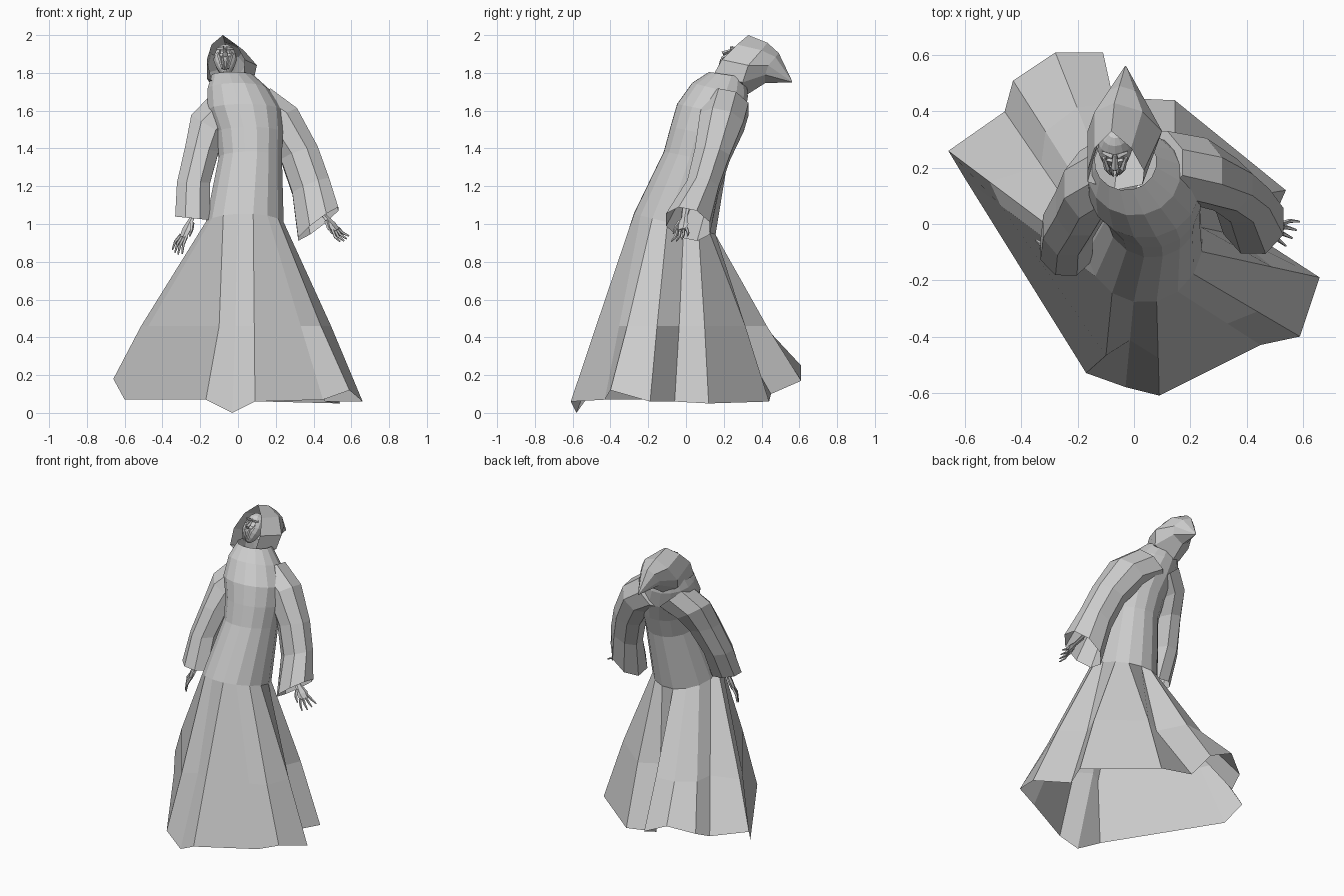
import bpy
import bmesh
from math import cos, sin, pi, radians
from mathutils import Vector, Matrix

cube = bpy.data.objects.get("Cube")
if cube:
    bpy.data.objects.remove(cube, do_unlink=True)

grey = bpy.data.materials.new("stone_grey")
grey.use_nodes = True
grey.diffuse_color = (0.6, 0.6, 0.6, 1)
grey.node_tree.nodes["Principled BSDF"].inputs["Base Color"].default_value = grey.diffuse_color


def finish(name, bm):
    """Turn a bmesh into a flat-shaded object."""
    bmesh.ops.recalc_face_normals(bm, faces=bm.faces)
    mesh = bpy.data.meshes.new(name)
    bm.to_mesh(mesh)
    bm.free()
    mesh.materials.append(grey)
    obj = bpy.data.objects.new(name, mesh)
    bpy.context.collection.objects.link(obj)
    return obj


def ring(centre, rx, ry, sides, slope_x=0, slope_y=0, start=0):
    """Elliptical cross-section on a sloping plane."""
    points = []
    for i in range(sides):
        angle = radians(start) + 2 * pi * i / sides
        dx, dy = rx * cos(angle), ry * sin(angle)
        offset = Vector((dx, dy, dx * slope_x + dy * slope_y))
        points.append(Vector(centre) + offset)
    return points


def add_loft(bm, rings, cap_start=False, cap_end=False):
    rows = [[bm.verts.new(p) for p in points] for points in rings]
    count = len(rows[0])
    for low, high in zip(rows, rows[1:]):
        for i in range(count):
            j = (i + 1) % count
            bm.faces.new((low[i], low[j], high[j], high[i]))
    if cap_start:
        bm.faces.new(rows[0])
    if cap_end:
        bm.faces.new(rows[-1])


def add_tube(bm, path, radii, sides=5, flat=1.0, side=Vector((0, 1, 0))):
    """Closed tapering tube, optionally flattened across its side axis."""
    path = [Vector(p) for p in path]
    along = (path[-1] - path[0]).normalized()
    across = (side - along * side.dot(along)).normalized()
    thick = along.cross(across)
    rings = []
    for centre, radius in zip(path, radii):
        rings.append([centre + across * radius * cos(a) + thick * radius * flat * sin(a)
                      for a in (2 * pi * i / sides for i in range(sides))])
    add_loft(bm, rings, True, True)


# Robe: uneven pleated hem rising to a narrow waist, chest, shoulders and collar
hem = [Vector(p) for p in (
    (-.03, -.58, 0), (.09, -.61, .06), (.45, -.43, .07), (.59, -.4, .12),
    (.66, -.19, .06), (.46, -.06, .06), (.54, .12, .05), (.145, .44, .06),
    (-.09, .45, .1), (-.11, .61, .17), (-.28, .61, .25), (-.43, .51, .2),
    (-.46, .4, .15), (-.66, .26, .18), (-.6, .16, .07), (-.17, -.53, .07))]
sides = len(hem)
pleats = {0: .45, 5: .5, 8: .3, 12: .55, 13: .7, 14: .73, 15: .78}  # columns folded in or out


def body_ring(centre, rx, ry, slope):
    return ring(centre, rx, ry, sides, 0, slope, -100)


waist = body_ring((.035, -.06, 1), .21, .22, -.25)
knee = [w.lerp(h, pleats.get(i, .6)) for i, (w, h) in enumerate(zip(waist, hem))]
for point in knee:
    point.z = .46
knee[-1].x += .05
bm = bmesh.new()
add_loft(bm, [
    hem, knee, waist,
    body_ring((.065, .05, 1.35), .17, .17, -.2),
    body_ring((.06, .09, 1.48), .18, .175, -.2),
    body_ring((.035, .13, 1.6), .2, .18, -.2),
    body_ring((0, .18, 1.71), .165, .15, -.25),
    body_ring((-.03, .22, 1.79), .11, .1, -.15)])
finish("robe", bm)

# Sleeves: wide open tubes hanging from the shoulders
left_sections = [
    ((.08, .22, 1.63), .1, .12, .85),
    ((.22, .19, 1.54), .1, .125, .7),
    ((.325, .14, 1.37), .105, .1, .35),
    ((.385, .09, 1.2), .105, .09, .4),
    ((.425, .01, 1), .115, .125, .75)]
right_sections = [
    ((-.06, .2, 1.61), .09, .13, -.9),
    ((-.155, .14, 1.52), .1, .13, -.6),
    ((-.19, .07, 1.4), .095, .12, -.2),
    ((-.235, -.01, 1.22), .095, .11, 0),
    ((-.24, -.09, 1.03), .1, .1, -.1)]
for name, sections, tilt in (("left_sleeve", left_sections, -.2), ("right_sleeve", right_sections, 0)):
    bm = bmesh.new()
    add_loft(bm, [ring(c, rx, ry, 8, slope, tilt, 22) for c, rx, ry, slope in sections], True)
    finish(name, bm)

# Hood: face opening, crown, nape and a drooping point
opening = [Vector(p) for p in (
    (-.08, .33, 2), (-.14, .27, 1.95), (-.165, .19, 1.87), (-.165, .15, 1.77),
    (-.07, .12, 1.74), (.03, .14, 1.78), (.035, .19, 1.87), (-.01, .27, 1.95))]
crown = [Vector(p) for p in (
    (-.07, .43, 1.96), (-.14, .4, 1.9), (-.165, .33, 1.8), (-.13, .28, 1.72),
    (-.05, .3, 1.67), (.08, .3, 1.75), (.1, .33, 1.84), (.03, .4, 1.92))]
point = Vector((-.03, .565, 1.75))
nape = [p.lerp(point, .45) for p in crown]
for p in nape:
    p.z = max(p.z + .04, 1.73)
tip = [p.lerp(point, .97) for p in nape]
bm = bmesh.new()
add_loft(bm, [opening, crown, nape, tip], False, True)
finish("hood", bm)

# Face: gaunt head looking up, with sunken eye sockets
face_matrix = Matrix.Translation((-.068, .265, 1.868)) @ Matrix.Rotation(radians(-39), 4, 'X')
bm = bmesh.new()
bmesh.ops.create_uvsphere(bm, u_segments=12, v_segments=8, radius=1)
sockets = []
for face in bm.faces:
    c = face.calc_center_median()
    if c.y < -.6 and .1 < abs(c.x) < .6 and .1 < c.z < .5:
        sockets.append(face)
bmesh.ops.inset_individual(bm, faces=sockets, thickness=.06, depth=-.2)
for v in bm.verts:
    narrow = 1 + .3 * min(v.co.z, 0)
    v.co = Vector((v.co.x * .062 * narrow, v.co.y * .06, v.co.z * .1))
bm.transform(face_matrix)
finish("face", bm)

# Nose, cheek folds and brow
bm = bmesh.new()
add_tube(bm, [(0, -.05, .03), (0, -.075, -.015), (0, -.055, -.025)], (.006, .014, .01), 4)
for s in (-1, 1):
    add_tube(bm, [(s * .008, -.06, .035), (s * .045, -.045, .04)], (.011, .006), 4)
    add_tube(bm, [(s * .04, -.046, .01), (s * .028, -.062, -.035), (s * .015, -.04, -.09)],
             (.006, .01, .006), 4)
    add_tube(bm, [(s * .016, -.06, -.02), (s * .012, -.06, -.05), (s * .006, -.04, -.1)],
             (.004, .007, .004), 4)
bm.transform(face_matrix)
finish("face_features", bm)


# Hands: flat palm, four spread fingers and a thumb
def make_hand(name, wrist, direction, fan, palm_length, finger_length):
    wrist, d, fan = Vector(wrist), Vector(direction).normalized(), Vector(fan)
    fan = (fan - d * fan.dot(d)).normalized()
    bend = d.cross(fan)
    bm = bmesh.new()
    knuckles = wrist + d * palm_length
    add_tube(bm, [wrist - d * .08, wrist, wrist.lerp(knuckles, .6), knuckles],
             (.026, .02, .036, .03), 6, .45, fan)
    for i in range(4):
        spread = (i - 1.5) * .018
        length = finger_length * (1 - .1 * abs(i - 1.7))
        base = knuckles + fan * spread - d * .01
        middle = base + d * length * .5 + fan * spread * .5 + bend * .006
        end = base + d * length + fan * spread * .9 - bend * .006
        add_tube(bm, [base, middle, end], (.009, .008, .004), 5, 1, fan)
    base = wrist + fan * .02 + d * .02
    middle = base + fan * .025 + d * .035
    add_tube(bm, [base, middle, middle + fan * .008 + d * .04], (.012, .009, .004), 5, 1, bend)
    finish(name, bm)


make_hand("left_hand", (.465, -.01, 1.035), (.09, -.02, -.11), (-.6, -1, -.3), .09, .085)
make_hand("right_hand", (-.245, -.09, 1.03), (-.06, -.01, -.13), (.6, -.8, 0), .11, .11)
